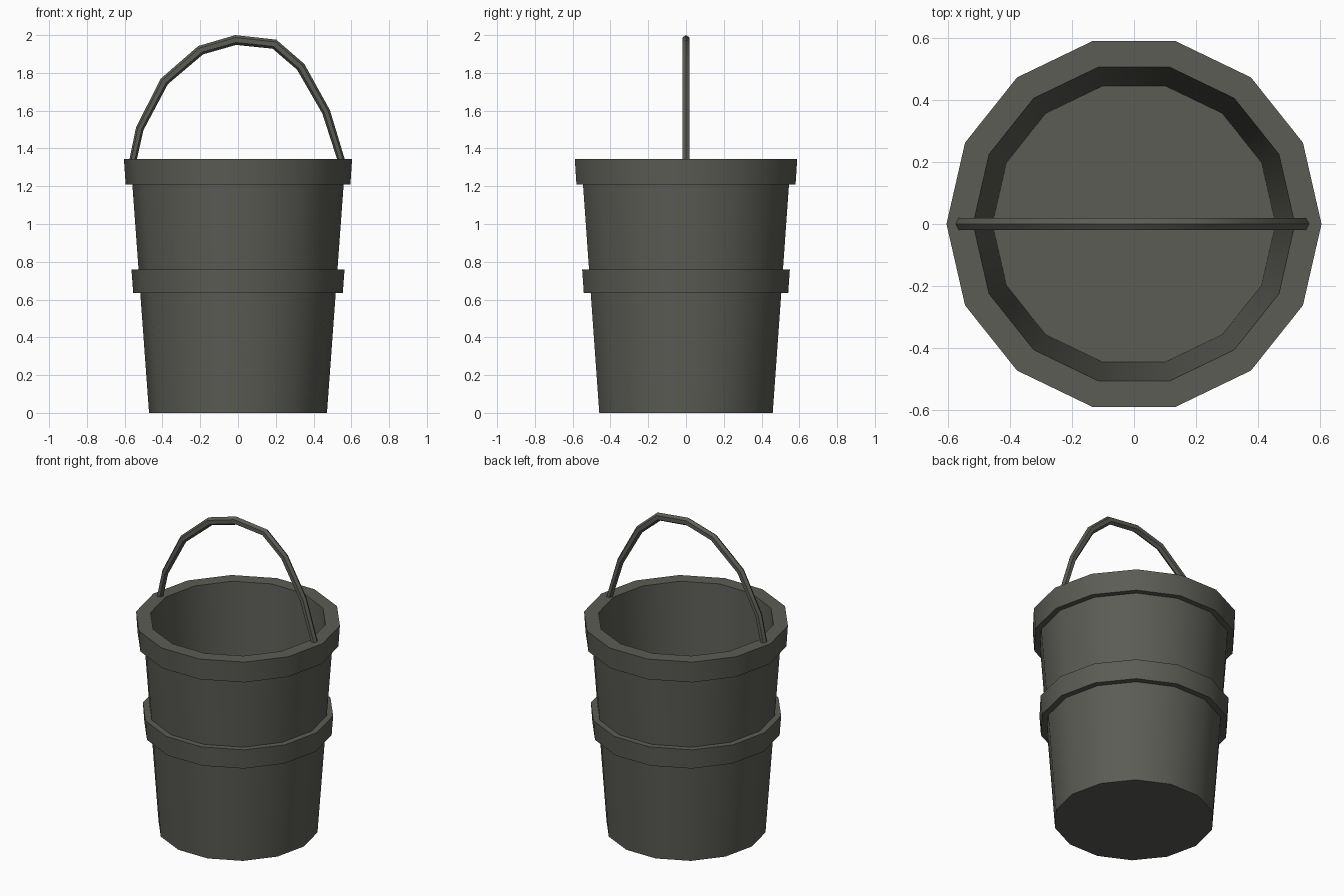
import bpy, bmesh, math
from mathutils import Vector

if "Cube" in bpy.data.objects:
    bpy.data.objects.remove(bpy.data.objects["Cube"])

SIDES = 14

mat = bpy.data.materials.new("dark grey metal")
mat.diffuse_color = (0.107, 0.107, 0.093, 1)
mat.use_nodes = True
mat.node_tree.nodes["Principled BSDF"].inputs["Base Color"].default_value = mat.diffuse_color


def finish(bm, name):
    mesh = bpy.data.meshes.new(name)
    bm.to_mesh(mesh)
    bm.free()
    mesh.materials.append(mat)
    obj = bpy.data.objects.new(name, mesh)
    bpy.context.collection.objects.link(obj)
    bpy.ops.object.select_all(action='DESELECT')
    obj.select_set(True)
    bpy.context.view_layer.objects.active = obj
    bpy.ops.object.shade_smooth_by_angle(angle=math.radians(30))
    return obj


def skin(bm, rings, caps):
    # bridge successive vertex rings, optionally closing both ends
    n = len(rings[0])
    for a, b in zip(rings, rings[1:]):
        for i in range(n):
            j = (i + 1) % n
            bm.faces.new((a[i], a[j], b[j], b[i]))
    if caps:
        bm.faces.new(rings[0][::-1])
        bm.faces.new(rings[-1])


def lathe(name, profile, caps=False):
    bm = bmesh.new()
    rings = []
    for r, z in profile:
        rings.append([bm.verts.new((r * math.cos(2 * math.pi * i / SIDES),
                                    r * math.sin(2 * math.pi * i / SIDES), z))
                      for i in range(SIDES)])
    skin(bm, rings, caps)
    return finish(bm, name)


# tapered bucket: outer wall up, over the lip, inner wall down to the floor
lathe("bucket_body", [(0.471, 0), (0.566, 1.3), (0.518, 1.345), (0.456, 0.1)], caps=True)

# raised bands
lathe("top_rim", [(0.55, 1.21), (0.595, 1.21), (0.604, 1.345), (0.518, 1.345)])
lathe("middle_band", [(0.51, 0.635), (0.555, 0.635), (0.564, 0.76), (0.515, 0.76)])

# bent carrying handle: six-sided tube in the xz plane
path = [(-0.56, 1.32), (-0.52, 1.505), (-0.39, 1.755), (-0.198, 1.92), (-0.012, 1.974),
        (0.193, 1.952), (0.332, 1.832), (0.467, 1.593), (0.552, 1.32)]
pts = [Vector((x, 0, z)) for x, z in path]
bm = bmesh.new()
rings = []
for k, p in enumerate(pts):
    t = (pts[min(k + 1, len(pts) - 1)] - pts[max(k - 1, 0)]).normalized()
    side = Vector((-t.z, 0, t.x))
    rad = 0.019 + 0.007 * (p.z - 1.32) / 0.65
    rings.append([bm.verts.new(p + side * rad * math.cos(math.pi * i / 3)
                               + Vector((0, 0.022 * math.sin(math.pi * i / 3), 0)))
                  for i in range(6)])
skin(bm, rings, True)
bmesh.ops.recalc_face_normals(bm, faces=bm.faces)
finish(bm, "handle")
